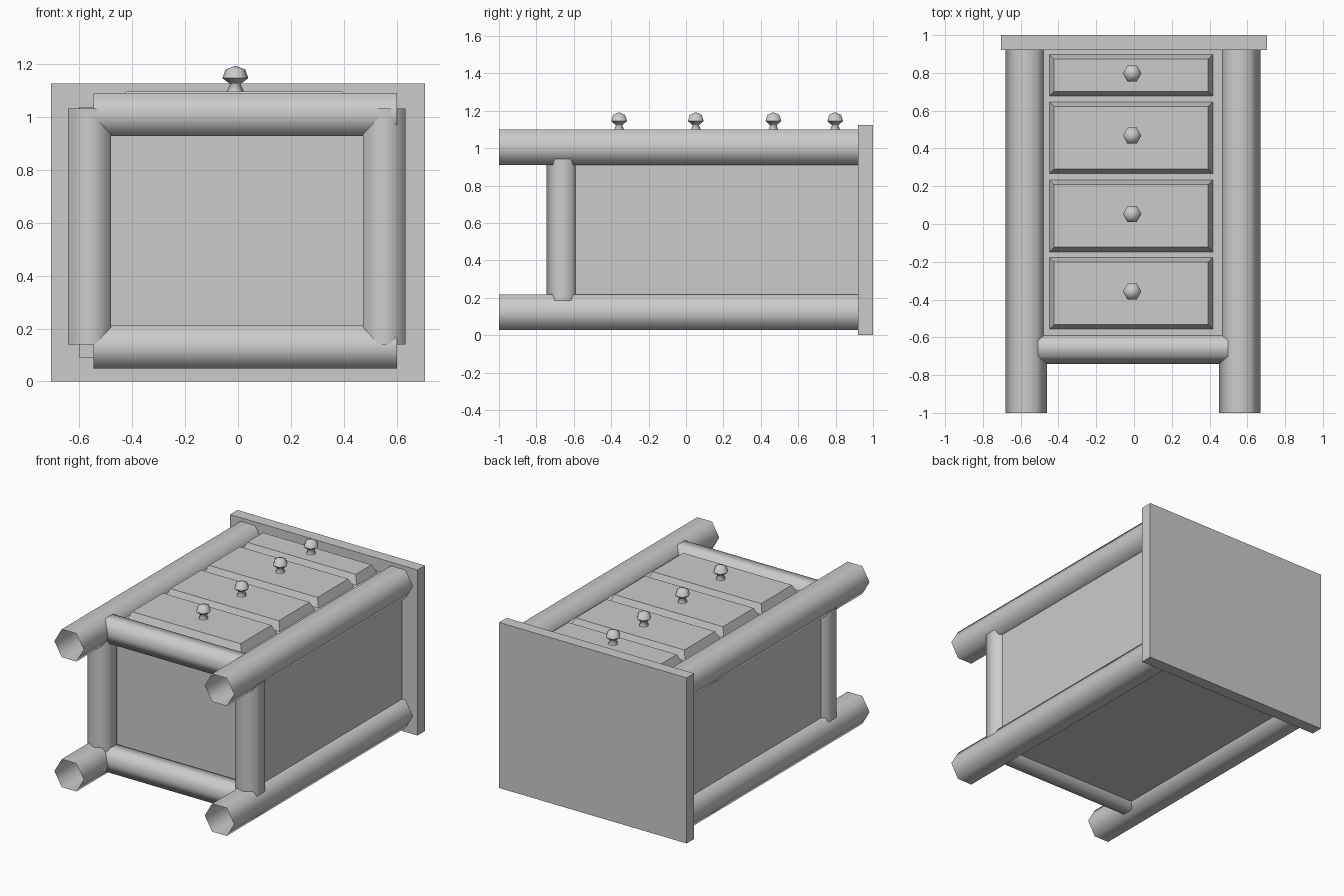
import bpy, bmesh, math
from mathutils import Matrix, Vector

cube = bpy.data.objects.get("Cube")
if cube:
    bpy.data.objects.remove(cube, do_unlink=True)

grey = bpy.data.materials.new("plain_grey")
grey.use_nodes = True
GREY = (0.6, 0.6, 0.6, 1)
grey.diffuse_color = GREY
grey.node_tree.nodes["Principled BSDF"].inputs["Base Color"].default_value = GREY


def finish(name, bm, smooth=False):
    bmesh.ops.recalc_face_normals(bm, faces=bm.faces)
    mesh = bpy.data.meshes.new(name)
    bm.to_mesh(mesh)
    bm.free()
    mesh.materials.append(grey)
    obj = bpy.data.objects.new(name, mesh)
    bpy.context.collection.objects.link(obj)
    if smooth:
        bpy.ops.object.select_all(action='DESELECT')
        obj.select_set(True)
        bpy.context.view_layer.objects.active = obj
        bpy.ops.object.shade_smooth_by_angle(angle=math.radians(65))
    return obj


def box(name, lo, hi, inset=0.0):
    """Box between two corners; inset narrows its top into a chamfer."""
    lo, hi = Vector(lo), Vector(hi)
    size, mid = hi - lo, (lo + hi) / 2
    bm = bmesh.new()
    bmesh.ops.create_cube(bm, size=1)
    for v in bm.verts:
        top = v.co.z > 0
        v.co = mid + v.co * size
        if top:
            v.co.x -= math.copysign(inset, v.co.x - mid.x)
            v.co.y -= math.copysign(inset, v.co.y - mid.y)
    return finish(name, bm)


def loft(bm, rings, tip=None):
    """Bridge consecutive six-point rings, optionally closing to a tip."""
    loops = [[bm.verts.new(p) for p in ring] for ring in rings]
    for a, b in zip(loops, loops[1:]):
        for i in range(6):
            j = (i + 1) % 6
            bm.faces.new((a[i], a[j], b[j], b[i]))
    if tip is not None:
        end = bm.verts.new(tip)
        for i in range(6):
            bm.faces.new((loops[-1][i], loops[-1][(i + 1) % 6], end))


def pole(name, start, end, u, v):
    """Open six-sided pole; u points to a corner, v to a flat side."""
    u, v = Vector(u), Vector(v)
    rings = []
    for p in (start, end):
        rings.append([Vector(p) + u * math.cos(i * math.pi / 3)
                      + v * math.sin(i * math.pi / 3) / math.sin(math.pi / 3)
                      for i in range(6)])
    bm = bmesh.new()
    loft(bm, rings)
    return finish(name, bm, True)


# Poles: four legs, with a frame of rails joining them
SIDES = (("right", -0.57, -0.56), ("left", 0.56, 0.552))
LEVELS = (("lower", 0.122, 0.13), ("upper", 1.005, 1.007))
RAIL_Y = -0.658
for side, leg_x, rail_x in SIDES:
    for level, leg_z, _ in LEVELS:
        pole(f"{level}_{side}_leg", (leg_x, -1, leg_z), (leg_x, 0.92, leg_z),
             (0.11, 0, 0), (0, 0, 0.095))
    pole(f"{side}_rail", (rail_x, RAIL_Y, 0.14), (rail_x, RAIL_Y, 1.03),
         (0, 0.088, 0), (0.081, 0, 0))
for level, _, rail_z in LEVELS:
    pole(f"{level}_rail", (-0.545, RAIL_Y, rail_z), (0.6, RAIL_Y, rail_z),
         (0, 0.082, 0), (0, 0, 0.081))

# Cabinet body and the slab closing its end
box("cabinet_body", (-0.6, -0.6, 0.09), (0.59, 0.92, 1.037))
box("end_slab", (-0.705, 0.92, 0), (0.705, 1, 1.125))

# Drawers with chamfered fronts and faceted knobs
KNOB = ((0.034, 1.09), (0.02, 1.122), (0.024, 1.126), (0.049, 1.145), (0.037, 1.178))
DRAWERS = ((-0.56, -0.175), (-0.15, 0.235), (0.265, 0.65), (0.675, 0.9))
for n, (y0, y1) in enumerate(DRAWERS, 1):
    box(f"drawer_{n}", (-0.45, y0, 1.03), (0.42, y1, 1.095), 0.027)
    centre = Vector((-0.01, (y0 + y1) / 2 + 0.01, 0))
    rings = [[centre + Vector((r * math.cos(i * math.pi / 3),
                               r * math.sin(i * math.pi / 3), z))
              for i in range(6)] for r, z in KNOB]
    bm = bmesh.new()
    loft(bm, rings, centre + Vector((0, 0, 1.192)))
    finish(f"drawer_knob_{n}", bm, True)
